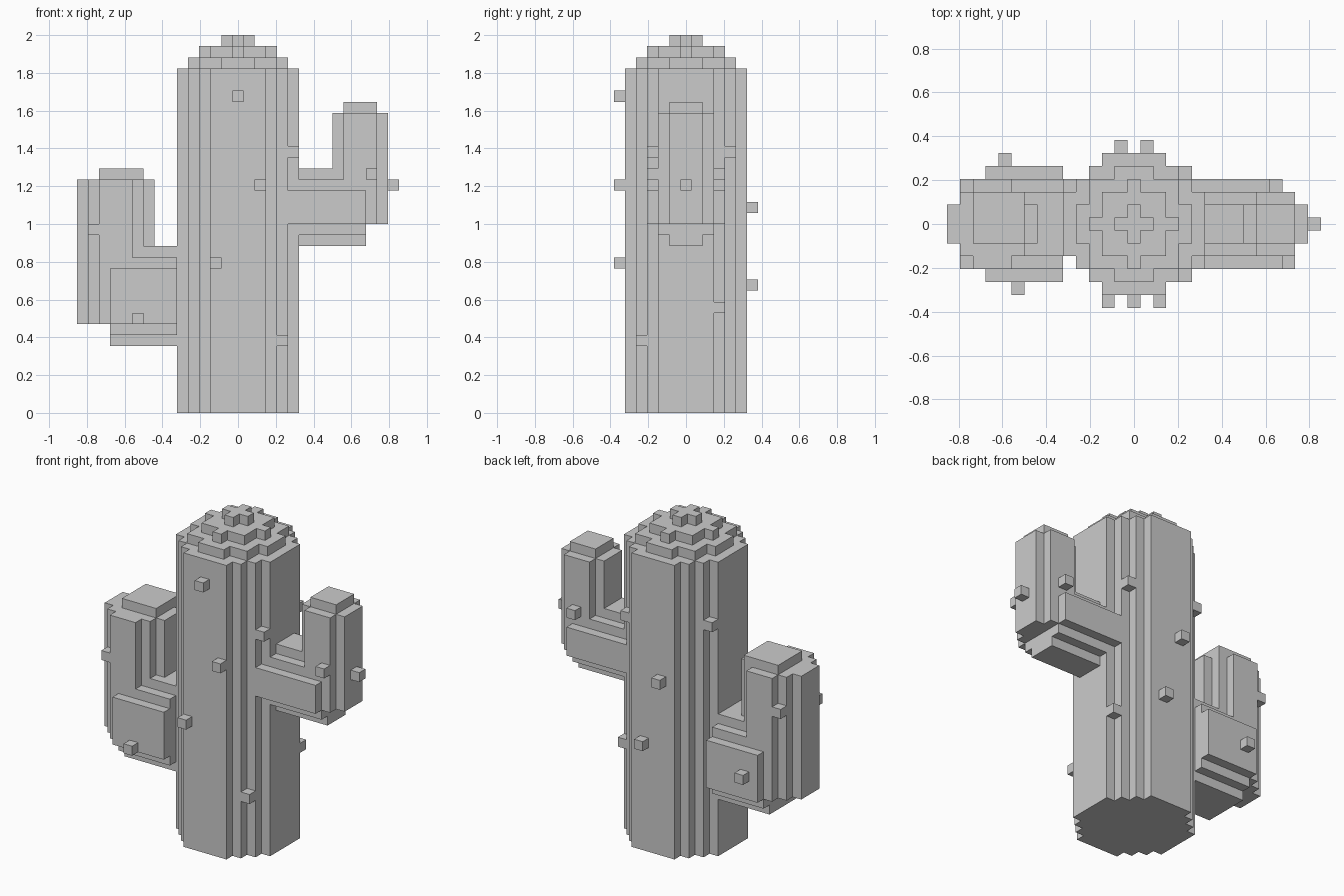
import bpy, bmesh
from mathutils import Vector

if "Cube" in bpy.data.objects:
    bpy.data.objects.remove(bpy.data.objects["Cube"])

V = 2 / 34  # cube size: the cactus is 34 cubes tall
DIRS = [(1, 0, 0), (-1, 0, 0), (0, 1, 0), (0, -1, 0), (0, 0, 1), (0, 0, -1)]


def disc(limit):
    """Grid cells inside a stepped circle of squared radius limit."""
    r = int(limit ** 0.5) + 1
    return [(i, j) for i in range(-r, r + 1) for j in range(-r, r + 1)
            if i * i + j * j <= limit]


def column(cx, limit, z0, z1):
    return {(cx + i, j, k) for i, j in disc(limit) for k in range(z0, z1)}


def beam(x0, x1, cz, limit):
    return {(x, j, cz + k) for j, k in disc(limit) for x in range(x0, x1 + 1)}


def block(x0, x1, y0, y1, z):
    return {(x, y, z) for x in range(x0, x1 + 1) for y in range(y0, y1 + 1)}


parts = {
    # trunk with a stepped dome on top
    "trunk": column(0, 30, 0, 31) | column(0, 18, 31, 32)
    | column(0, 9, 32, 33) | column(0, 1, 33, 34),
    # each arm: elbow beam, upright, cap
    "right_arm": beam(5, 11, 18, 10) | column(11, 5, 17, 27) | block(10, 12, -1, 1, 27),
    "left_arm": beam(-11, -6, 10, 20) | column(-11, 10, 8, 21) | block(-12, -9, -1, 2, 21),
    # single-cube thorns
    "trunk_thorns": {(0, -6, 28), (2, -6, 20), (-2, -6, 13), (-1, 6, 18), (1, 6, 11),
                     (4, -4, 6), (5, -3, 23), (4, 4, 23), (5, 3, 9), (-5, 3, 24)},
    "right_arm_thorns": {(14, 0, 20), (12, -3, 21), (11, 3, 21)},
    "left_arm_thorns": {(-13, -3, 16), (-13, 3, 17), (-9, -5, 8), (-10, 5, 10)},
}

# earlier parts own any shared cubes
filled = set()
for name in parts:
    parts[name] -= filled
    filled |= parts[name]


def build(name, cells):
    """Outer skin of the cells, with flat areas merged."""
    bm = bmesh.new()
    for c in cells:
        for d in DIRS:
            if tuple(a + b for a, b in zip(c, d)) in filled:
                continue
            n = Vector(d)
            u = Vector((d[1], d[2], d[0])) * 0.5
            w = n.cross(u)
            mid = Vector((c[0], c[1], c[2] + 0.5)) + n * 0.5
            bm.faces.new([bm.verts.new((mid + u * a + w * b) * V)
                          for a, b in ((-1, -1), (1, -1), (1, 1), (-1, 1))])
    bmesh.ops.remove_doubles(bm, verts=bm.verts, dist=V * 0.01)
    bmesh.ops.dissolve_limit(bm, angle_limit=0.01, verts=bm.verts, edges=bm.edges)
    mesh = bpy.data.meshes.new(name)
    bm.to_mesh(mesh)
    bm.free()
    bpy.context.collection.objects.link(bpy.data.objects.new(name, mesh))


for name, cells in parts.items():
    build(name, cells)
